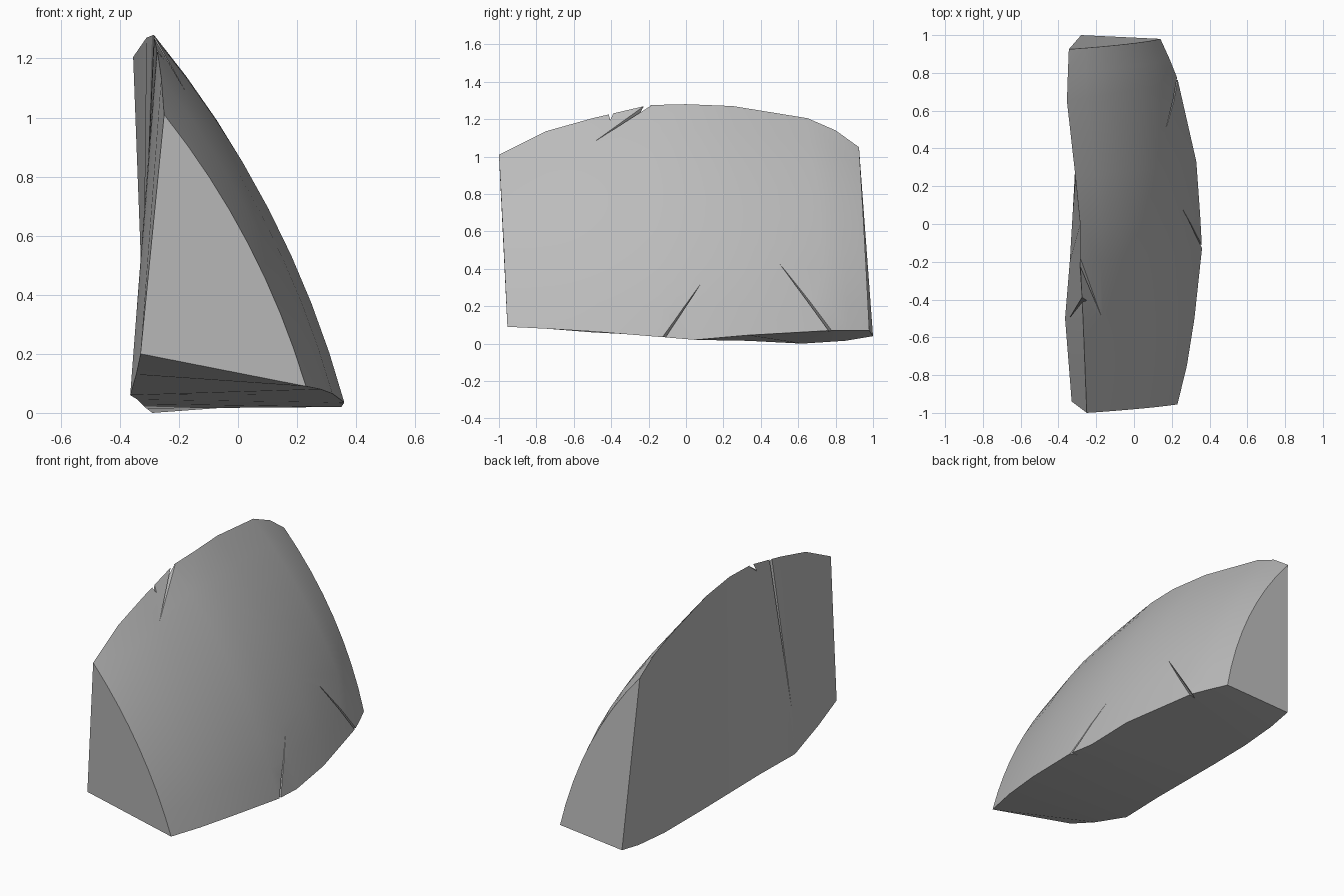
import bpy, bmesh
from mathutils import Vector

cube = bpy.data.objects.get("Cube")
if cube:
    bpy.data.objects.remove(cube, do_unlink=True)

# Single stone colour
stone = bpy.data.materials.new("stone_grey")
stone.use_nodes = True
colour = (0.5, 0.5, 0.5, 1)
stone.diffuse_color = colour
stone.node_tree.nodes["Principled BSDF"].inputs["Base Color"].default_value = colour


def mesh_object(name, points, faces):
    """Closed mesh with outward normals."""
    bm = bmesh.new()
    verts = [bm.verts.new(p) for p in points]
    for face in faces:
        bm.faces.new([verts[i] for i in face])
    bmesh.ops.recalc_face_normals(bm, faces=bm.faces)
    mesh = bpy.data.meshes.new(name)
    bm.to_mesh(mesh)
    bm.free()
    mesh.materials.append(stone)
    obj = bpy.data.objects.new(name, mesh)
    bpy.context.collection.objects.link(obj)
    return obj


# Sections from front to back: ridge, lower left corner, lower right corner, bow
SECTIONS = [
    ((-.25, -1, 1.01), (-.33, -.94, .2), (.23, -.955, .09), .05),
    ((-.26, -.75, 1.135), (-.345, -.75, .13), (.28, -.75, .08), .055),
    ((-.27, -.5, 1.205), (-.365, -.5, .06), (.32, -.5, .065), .065),
    ((-.285, -.2, 1.275), (-.34, -.2, .045), (.36, -.13, .035), .075),
    ((-.285, 0, 1.28), (-.325, .05, .03), (.35, .05, .02), .08),
    ((-.31, .25, 1.27), (-.31, .33, .015), (.33, .33, .045), .08),
    ((-.355, .65, 1.205), (-.29, .62, 0), (.23, .77, .07), .08),
    ((-.35, .8, 1.14), (-.285, .85, .015), (.19, .87, .07), .075),
    ((-.345, .925, 1.05), (-.28, 1, .04), (.14, .98, .07), .07),
]
STEPS = 8


def section_ring(ridge, left, right, bow):
    """Lower left corner, then the bowed flank from the ridge down."""
    ridge, left, right = Vector(ridge), Vector(left), Vector(right)
    slope = right - ridge
    outward = Vector((-slope.z, 0, slope.x)).normalized()
    ring = [left]
    for i in range(STEPS + 1):
        t = i / STEPS
        ring.append(ridge + slope * t + outward * (bow * 4 * t * (1 - t)))
    return ring


# Rock body lofted through the sections
points = [p for section in SECTIONS for p in section_ring(*section)]
n = STEPS + 2
last = len(points) - n
faces = [list(range(n)), list(range(last, last + n))]
for start in range(0, last, n):
    for i in range(n):
        j = (i + 1) % n
        faces.append([start + i, start + j, start + n + j, start + n + i])
rock = mesh_object("rock", points, faces)


def cut_crack(mouth, tip, outward, width, depth):
    """Cut a tapering split that opens at an edge and fades out at the tip."""
    mouth, outward = Vector(mouth), Vector(outward).normalized()
    tip = rock.closest_point_on_mesh(Vector(tip))[1]
    along = (mouth - tip).normalized()
    mouth = mouth + along * .02
    side = along.cross(outward).normalized() * width / 2
    lift = outward * .04
    corners = [mouth + side + lift, mouth - side + lift, mouth - outward * depth, tip]
    cutter = mesh_object("crack_cutter", corners,
                         [(0, 1, 2), (0, 1, 3), (1, 2, 3), (0, 2, 3)])
    cutter.hide_render = True
    mod = rock.modifiers.new("crack", 'BOOLEAN')
    mod.operation = 'DIFFERENCE'
    mod.solver = 'EXACT'
    mod.object = cutter
    bpy.context.view_layer.objects.active = rock
    bpy.ops.object.modifier_apply(modifier=mod.name)
    bpy.data.objects.remove(cutter, do_unlink=True)


# Cracks: two at the foot of the flank, one at the ridge, one down the flat side
cut_crack((.36, -.12, .03), (.26, .085, .33), (1, 0, .35), .03, .04)
cut_crack((.23, .77, .07), (.17, .5, .43), (1, .2, .4), .03, .04)
cut_crack((-.28, -.21, 1.27), (-.16, -.49, 1.09), (.7, 0, .7), .05, .04)
cut_crack((-.275, -.4, 1.24), (-.35, -.5, .33), (-1, 0, .1), .06, .03)

# Smooth flank with sharp broken edges
bpy.ops.object.select_all(action='DESELECT')
rock.select_set(True)
bpy.context.view_layer.objects.active = rock
bpy.ops.object.shade_smooth_by_angle()
